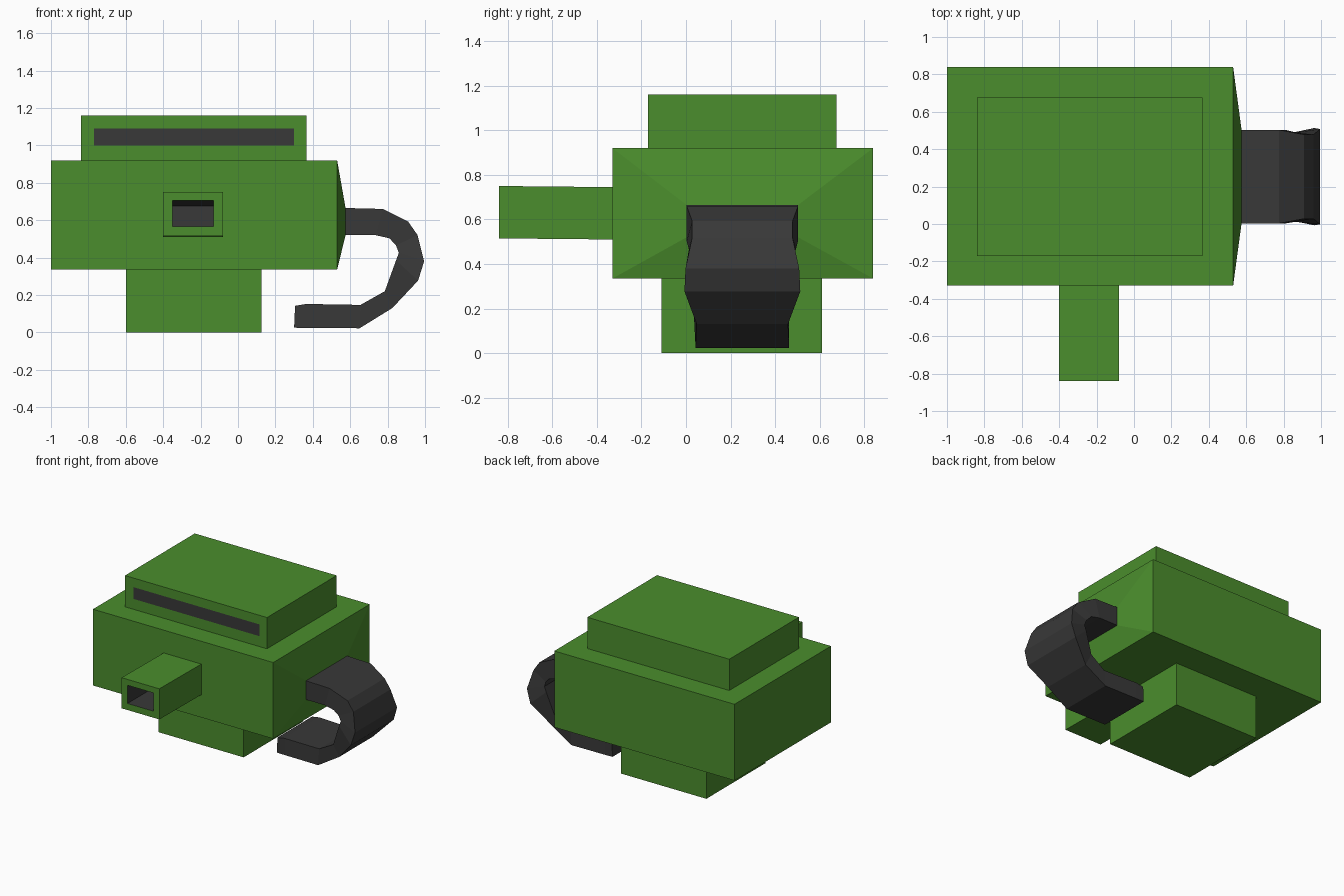
import bpy, bmesh
from mathutils import Vector

if "Cube" in bpy.data.objects:
    bpy.data.objects.remove(bpy.data.objects["Cube"])


def material(name, color):
    m = bpy.data.materials.new(name)
    m.diffuse_color = (*color, 1)
    m.use_nodes = True
    m.node_tree.nodes["Principled BSDF"].inputs["Base Color"].default_value = m.diffuse_color
    return m


GREEN = material("green", (0.07, 0.27, 0.026))
DARK = material("dark_grey", (0.04, 0.04, 0.04))


def finish(bm, name, mats):
    bmesh.ops.recalc_face_normals(bm, faces=bm.faces[:])
    me = bpy.data.meshes.new(name)
    bm.to_mesh(me)
    bm.free()
    for m in mats:
        me.materials.append(m)
    ob = bpy.data.objects.new(name, me)
    bpy.context.collection.objects.link(ob)
    return ob


def fit(verts, center, lo, hi):
    """Snap box or rectangle corners to new bounds."""
    for v in verts:
        v.co = [lo[i] if v.co[i] < center[i] else hi[i] for i in range(3)]


def grow(bm, face, lo, hi, mat=None):
    """Extrude a face and fit its new cap to the given bounds."""
    cap = bmesh.ops.extrude_discrete_faces(bm, faces=[face])["faces"][0]
    fit(cap.verts, cap.calc_center_median(), lo, hi)
    if mat is not None:
        for e in cap.edges:
            for f in e.link_faces:
                f.material_index = mat
    return cap


# Body block
bm = bmesh.new()
bmesh.ops.create_cube(bm, size=1)
fit(bm.verts[:], Vector(), (-1, -0.33, 0.335), (0.53, 0.84, 0.92))
bm.normal_update()


def side(axis, sign):
    return next(f for f in bm.faces if f.normal[axis] * sign > 0.9)


top, bottom, front, right = side(2, 1), side(2, -1), side(1, -1), side(0, 1)

# Raised top with a dark visor strip
f = grow(bm, top, (-0.84, -0.17, 0.92), (0.365, 0.675, 0.92))
f = grow(bm, f, (-0.84, -0.17, 1.16), (0.365, 0.675, 1.16))
visor = next(g for e in f.edges for g in e.link_faces
             if g is not f and abs(g.calc_center_median().y + 0.17) < 0.01)
f = grow(bm, visor, (-0.77, -0.17, 1.0), (0.30, -0.17, 1.09))
f.material_index = 1

# Base
f = grow(bm, bottom, (-0.6, -0.11, 0.335), (0.125, 0.61, 0.335))
f = grow(bm, f, (-0.6, -0.11, 0), (0.125, 0.61, 0))

# Front nozzle with a dark recess
f = grow(bm, front, (-0.4, -0.33, 0.51), (-0.08, -0.33, 0.745))
f = grow(bm, f, (-0.4, -0.84, 0.515), (-0.08, -0.84, 0.75))
f = grow(bm, f, (-0.35, -0.84, 0.565), (-0.13, -0.84, 0.705))
f = grow(bm, f, (-0.35, -0.42, 0.565), (-0.13, -0.42, 0.675), 1)

# Tapered right end, open where the hose joins
f = grow(bm, right, (0.575, 0.003, 0.52), (0.575, 0.503, 0.665))
bmesh.ops.delete(bm, geom=[f], context='FACES_ONLY')
finish(bm, "body", [GREEN, DARK])

# Curled hose: outer x, z, half width, inner x, z, half width
sections = [
    (0.575, 0.665, 0.25, 0.575, 0.52, 0.25),
    (0.775, 0.66, 0.25, 0.735, 0.52, 0.25),
    (0.91, 0.592, 0.225, 0.81, 0.503, 0.25),
    (0.96, 0.52, 0.225, 0.845, 0.465, 0.24),
    (0.995, 0.38, 0.255, 0.86, 0.425, 0.235),
    (0.963, 0.277, 0.26, 0.845, 0.385, 0.235),
    (0.825, 0.13, 0.205, 0.785, 0.22, 0.22),
    (0.65, 0.022, 0.21, 0.655, 0.147, 0.205),
    (0.365, 0.024, 0.21, 0.365, 0.152, 0.21),
    (0.30, 0.025, 0.21, 0.305, 0.142, 0.21),
]
bm = bmesh.new()
mid = 0.253
rings = [[bm.verts.new(p) for p in ((a, mid - w, b), (a, mid + w, b),
                                    (c, mid + u, d), (c, mid - u, d))]
         for a, b, w, c, d, u in sections]
for r, s in zip(rings, rings[1:]):
    for i in range(4):
        j = (i + 1) % 4
        bm.faces.new((r[i], r[j], s[j], s[i]))
bm.faces.new(rings[-1])
finish(bm, "hose", [DARK])
